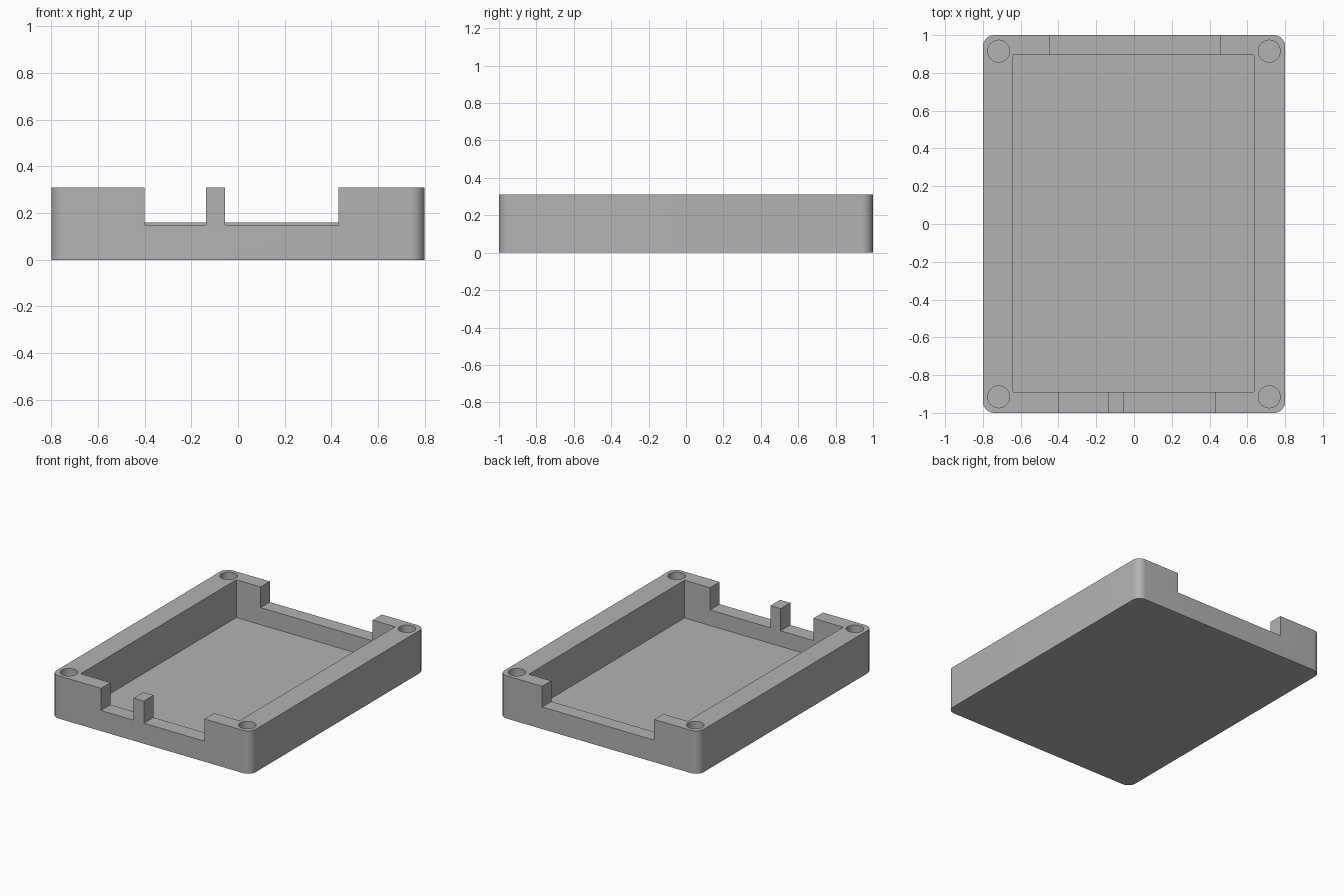
import bpy, bmesh, math
from mathutils import Matrix, Vector

default = bpy.data.objects.get("Cube")
if default:
    bpy.data.objects.remove(default, do_unlink=True)

HEIGHT = 0.31
FLOOR = 0.036
CUT_TOP = HEIGHT + 0.1
CORNER = 0.06

grey = bpy.data.materials.new("plain grey")
grey.use_nodes = True
colour = (0.45, 0.45, 0.45, 1)
grey.diffuse_color = colour
grey.node_tree.nodes["Principled BSDF"].inputs["Base Color"].default_value = colour


def make_object(name, bm):
    mesh = bpy.data.meshes.new(name)
    bmesh.ops.recalc_face_normals(bm, faces=bm.faces)
    bm.to_mesh(mesh)
    bm.free()
    mesh.materials.append(grey)
    obj = bpy.data.objects.new(name, mesh)
    bpy.context.collection.objects.link(obj)
    return obj


def box(name, x0, x1, y0, y1, z0, z1, corner=0):
    """Box from its bounds, with optional rounded upright edges."""
    low, high = Vector((x0, y0, z0)), Vector((x1, y1, z1))
    bm = bmesh.new()
    place = Matrix.Translation((low + high) / 2) @ Matrix.Diagonal((*(high - low), 1))
    bmesh.ops.create_cube(bm, size=1, matrix=place)
    if corner:
        upright = [e for e in bm.edges
                   if abs(e.verts[0].co.z - e.verts[1].co.z) > 0.01]
        bmesh.ops.bevel(bm, geom=upright, offset=corner, segments=10,
                        profile=0.5, affect='EDGES')
    return make_object(name, bm)


def hole(name, x, y, radius, z0, z1):
    bm = bmesh.new()
    bmesh.ops.create_cone(bm, cap_ends=True, segments=48, radius1=radius,
                          radius2=radius, depth=z1 - z0,
                          matrix=Matrix.Translation((x, y, (z0 + z1) / 2)))
    return make_object(name, bm)


# Outer shell with rounded corners
tray = box("enclosure_tray", -0.8, 0.8, -1, 1, 0, HEIGHT, CORNER)

# Inner pocket, wall openings either side of the front post, rear opening
cutters = [
    box("pocket_cutter", -0.64, 0.635, -0.89, 0.895, FLOOR, CUT_TOP),
    box("front_opening_small", -0.4, -0.137, -1.1, -0.8, 0.149, CUT_TOP),
    box("front_opening_wide", -0.055, 0.43, -1.1, -0.8, 0.149, CUT_TOP),
    box("rear_opening", -0.445, 0.455, 0.8, 1.1, 0.16, CUT_TOP),
]

# Blind screw holes in the four corners
for sx in (-1, 1):
    for sy in (-1, 1):
        cutters.append(hole("screw_hole_cutter", sx * 0.716, sy * 0.915,
                            0.058, 0.05, CUT_TOP))

for cutter in cutters:
    cutter.hide_render = True
    mod = tray.modifiers.new(cutter.name, 'BOOLEAN')
    mod.operation = 'DIFFERENCE'
    mod.solver = 'EXACT'
    mod.object = cutter

# Bake the cuts and remove the cutters
bpy.context.view_layer.update()
evaluated = tray.evaluated_get(bpy.context.evaluated_depsgraph_get())
finished = bpy.data.meshes.new_from_object(evaluated)
tray.modifiers.clear()
tray.data = finished
for cutter in cutters:
    bpy.data.objects.remove(cutter, do_unlink=True)

# Smooth the rounded corners and holes, keeping the other edges crisp
bpy.ops.object.select_all(action='DESELECT')
tray.select_set(True)
bpy.context.view_layer.objects.active = tray
bpy.ops.object.shade_smooth_by_angle(angle=math.radians(30))
